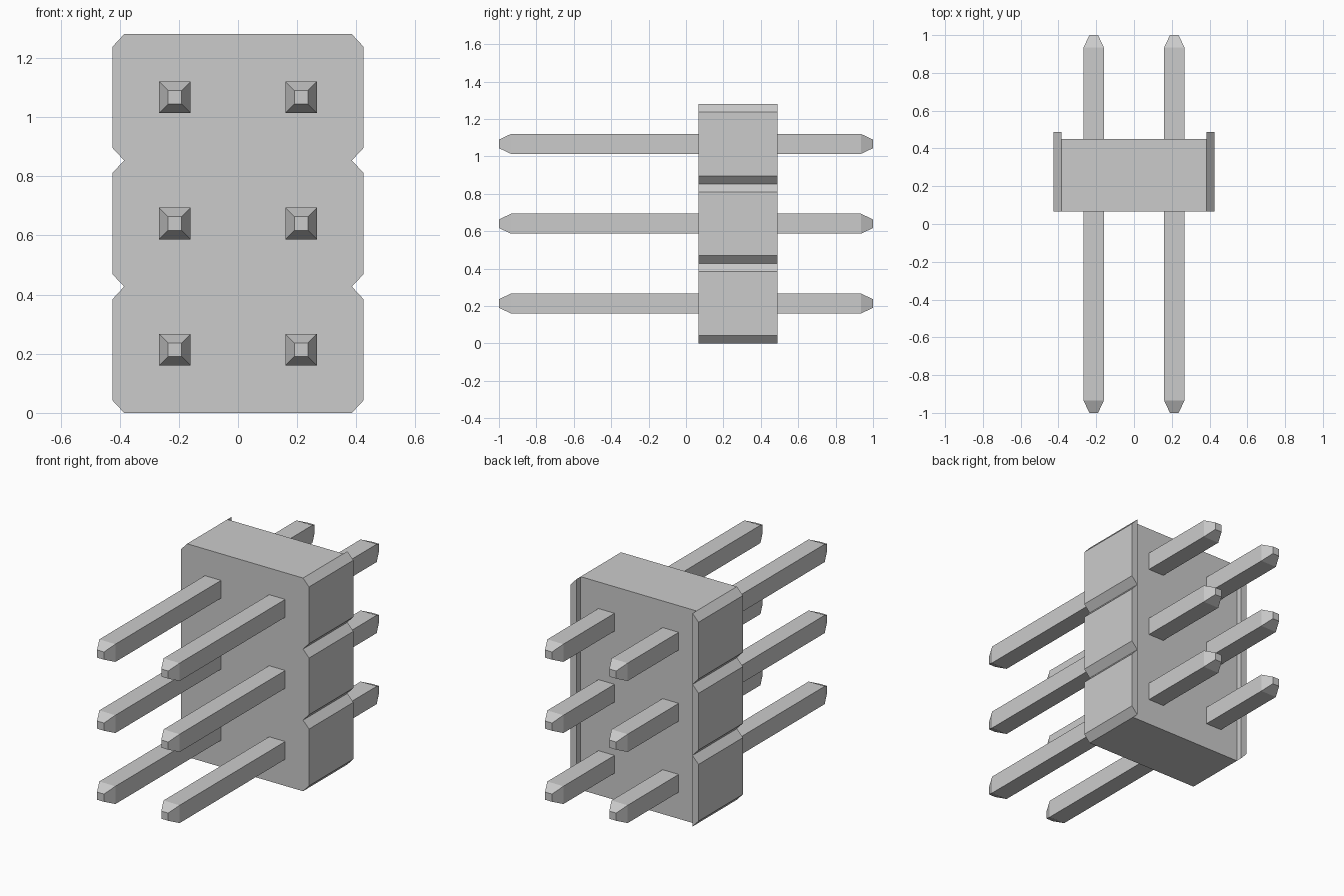
import bpy, bmesh
from mathutils import Vector

if "Cube" in bpy.data.objects:
    bpy.data.objects.remove(bpy.data.objects["Cube"])

PITCH, ROWS = 0.4267, 3
A, B, C = 0.385, 0.425, 0.043        # flat half width, full half width, chamfer height
FRONT, BACK, LIP = 0.067, 0.45, 0.488


def finish(bm, name):
    bmesh.ops.remove_doubles(bm, verts=bm.verts, dist=1e-5)
    mesh = bpy.data.meshes.new(name)
    bm.to_mesh(mesh)
    bm.free()
    obj = bpy.data.objects.new(name, mesh)
    bpy.context.collection.objects.link(obj)
    return obj


def face(bm, pts, out):
    # polygon wound so that its normal follows the given outward direction
    f = bm.faces.new([bm.verts.new(p) for p in pts])
    f.normal_update()
    if f.normal.dot(Vector(out)) < 0:
        f.normal_flip()


# Housing: stacked chamfered cells with a thin lip along both rear sides
bm = bmesh.new()
for i in range(ROWS):
    lo, hi = i * PITCH, (i + 1) * PITCH
    right = [(A, lo), (B, lo + C), (B, hi - C), (A, hi)]
    octagon = right + [(-x, z) for x, z in reversed(right)]
    face(bm, [(x, FRONT, z) for x, z in octagon], (0, -1, 0))
    face(bm, [(-A, BACK, lo), (A, BACK, lo), (A, BACK, hi), (-A, BACK, hi)], (0, 1, 0))
    for s in (-1, 1):
        # chamfers and outer side wall
        for z0, z1, d in ((lo, lo + C, -1), (hi, hi - C, 1)):
            face(bm, [(s * A, FRONT, z0), (s * A, BACK, z0), (s * A, LIP, z0),
                      (s * B, LIP, z1), (s * B, FRONT, z1)], (s, 0, d))
        face(bm, [(s * B, FRONT, lo + C), (s * B, LIP, lo + C),
                  (s * B, LIP, hi - C), (s * B, FRONT, hi - C)], (s, 0, 0))
        # lip inner wall and rear edge
        face(bm, [(s * A, BACK, lo), (s * A, LIP, lo),
                  (s * A, LIP, hi), (s * A, BACK, hi)], (-s, 0, 0))
        face(bm, [(s * x, LIP, z) for x, z in right], (0, 1, 0))
# top and bottom
for z, d in ((0, -1), (ROWS * PITCH, 1)):
    face(bm, [(-A, FRONT, z), (A, FRONT, z), (A, BACK, z), (-A, BACK, z)], (0, 0, d))
finish(bm, "housing")


def pin(name, cx, cz, half=0.0535, tip=0.023, taper=0.065):
    # square bar along y with tapered ends
    bm = bmesh.new()
    rings = []
    for y, r in ((-1, tip), (-1 + taper, half), (1 - taper, half), (1, tip)):
        rings.append([bm.verts.new((cx + sx * r, y, cz + sz * r))
                      for sx, sz in ((-1, -1), (1, -1), (1, 1), (-1, 1))])
    for r0, r1 in zip(rings, rings[1:]):
        for k in range(4):
            n = (k + 1) % 4
            bm.faces.new((r0[k], r0[n], r1[n], r1[k]))
    bm.faces.new(rings[0])
    bm.faces.new(rings[-1])
    bmesh.ops.recalc_face_normals(bm, faces=bm.faces)
    finish(bm, name)


# Pins: two columns, one pair per cell
for i in range(ROWS):
    for side, s in (("left", -1), ("right", 1)):
        pin(f"pin_{side}_{i + 1}", s * PITCH / 2, (i + 0.5) * PITCH)
